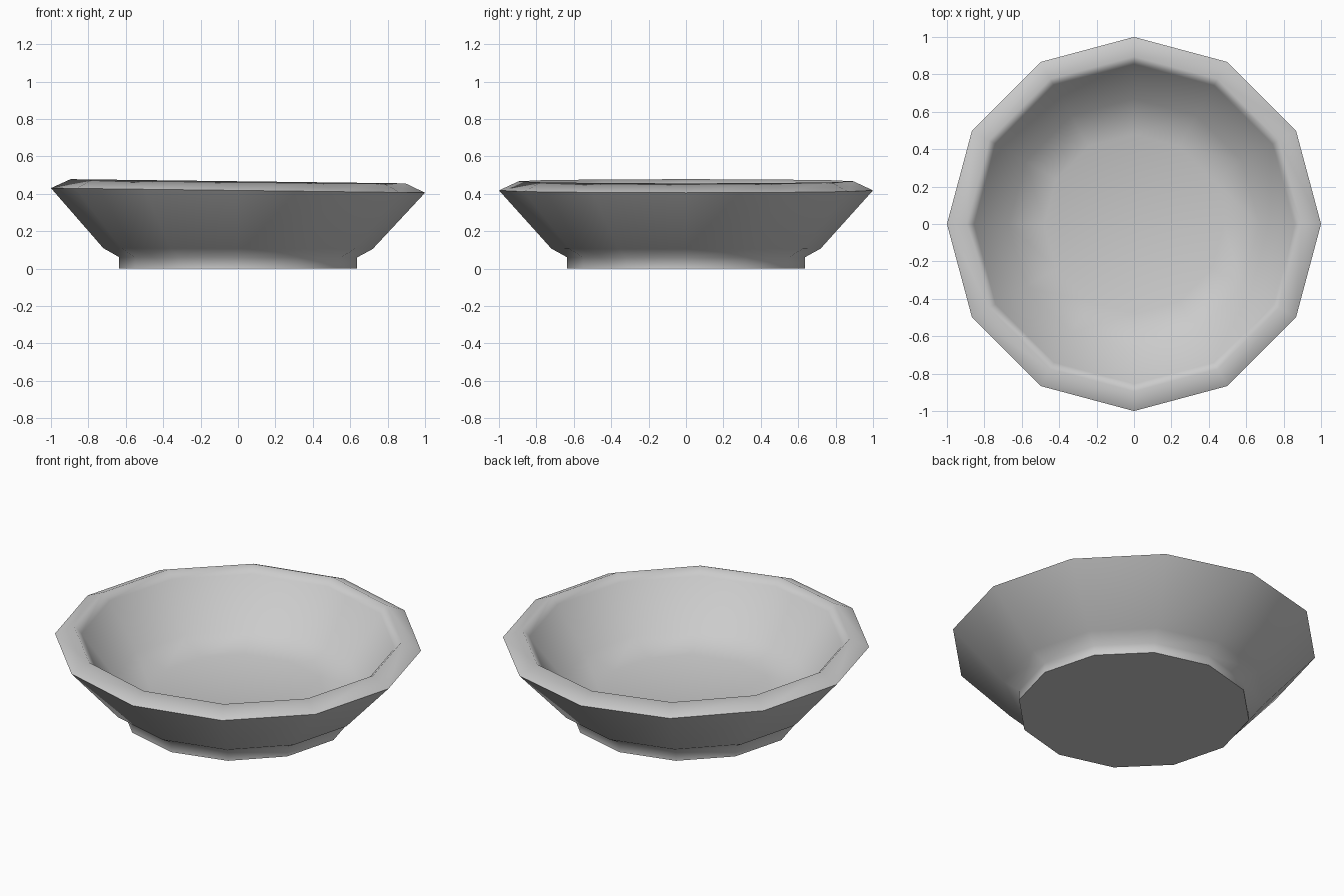
import bpy, bmesh, math

if "Cube" in bpy.data.objects:
    bpy.data.objects.remove(bpy.data.objects["Cube"])

SIDES = 12

# radius, height: foot, outer wall, sloping lip, inner wall, dished floor
profile = [(0.635, 0.0), (0.635, 0.06), (0.72, 0.107), (1.0, 0.418),
           (0.895, 0.467), (0.855, 0.425), (0.67, 0.175), (0.48, 0.12)]
FLOOR_Z = 0.11


def tilted(x, z):
    # the rim leans slightly down towards +x, the foot stays level
    return z - 0.0125 * x * min(1, z / 0.42)


bm = bmesh.new()
rings = []
for r, z in profile:
    ring = []
    for i in range(SIDES):
        a = 2 * math.pi * i / SIDES
        x, y = r * math.cos(a), r * math.sin(a)
        ring.append(bm.verts.new((x, y, tilted(x, z))))
    rings.append(ring)

# walls between neighbouring rings
for low, high in zip(rings, rings[1:]):
    for i in range(SIDES):
        j = (i + 1) % SIDES
        bm.faces.new((low[i], low[j], high[j], high[i]))

# underside and inner floor
bm.faces.new(rings[0][::-1])
centre = bm.verts.new((0, 0, FLOOR_Z))
for i in range(SIDES):
    bm.faces.new((rings[-1][i], rings[-1][(i + 1) % SIDES], centre))

bmesh.ops.recalc_face_normals(bm, faces=bm.faces[:])
mesh = bpy.data.meshes.new("bowl")
bm.to_mesh(mesh)
bm.free()
bowl = bpy.data.objects.new("bowl", mesh)
bpy.context.collection.objects.link(bowl)

# smooth everywhere except the outer rim edge and the foot's bottom edge
bpy.context.view_layer.objects.active = bowl
bowl.select_set(True)
bpy.ops.object.shade_smooth_by_angle(angle=math.radians(87))
